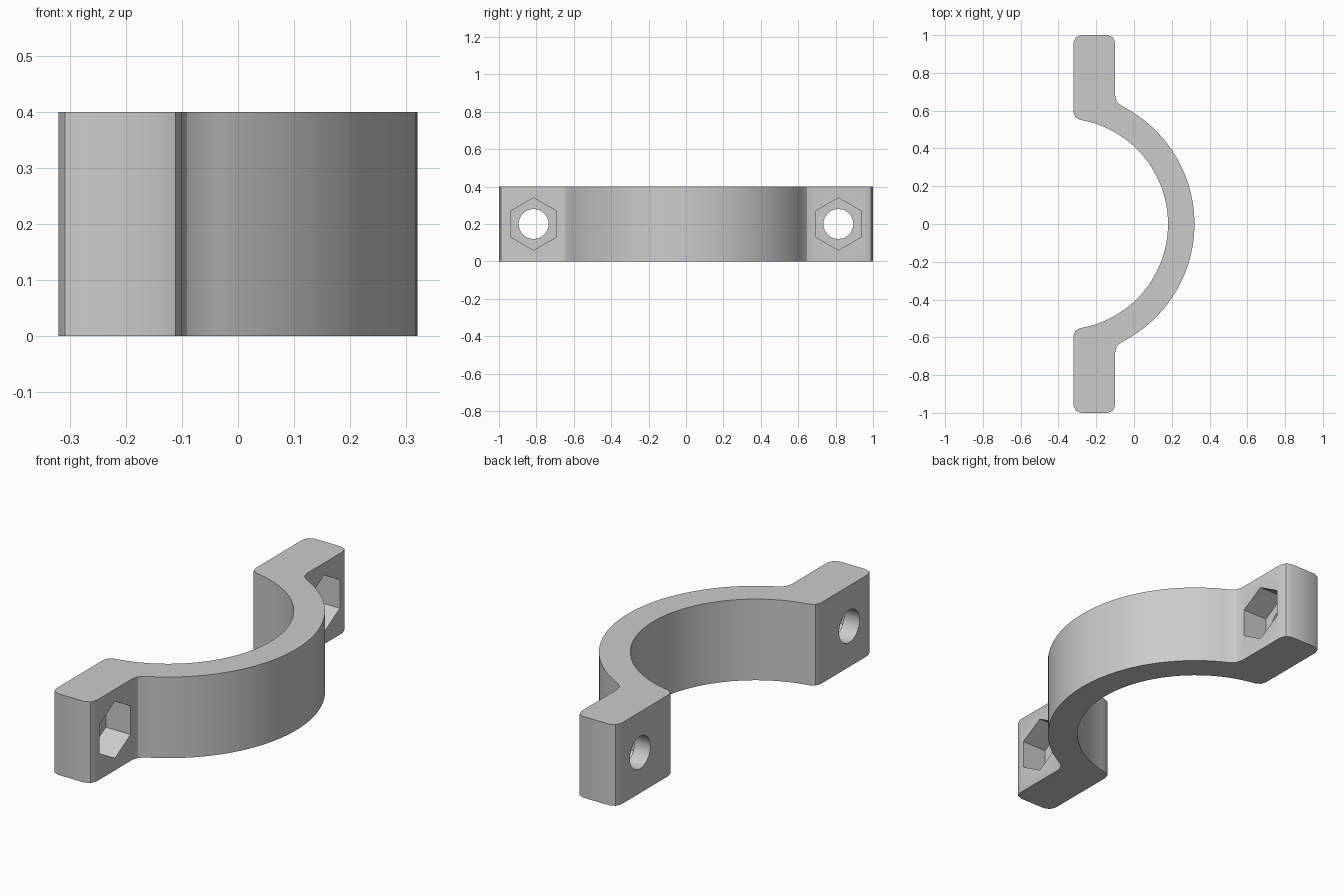
import bpy, bmesh
from math import sin, cos, pi, atan2, sqrt
from mathutils import Matrix

if "Cube" in bpy.data.objects:
    bpy.data.objects.remove(bpy.data.objects["Cube"])

HEIGHT = 0.4
CX, R_IN, R_OUT = -0.38, 0.56, 0.70      # ring centre and radii
X_BACK, X_FRONT, Y_END = -0.32, -0.10, 1.0  # lug faces
CORNER, FILLET = 0.04, 0.06
BOLT_Y, BOLT_R, NUT_R, NUT_DEPTH = 0.815, 0.08, 0.14, 0.135

grey = bpy.data.materials.new("grey plastic")
grey.use_nodes = True
colour = (0.6, 0.6, 0.6, 1)
grey.diffuse_color = colour
grey.node_tree.nodes["Principled BSDF"].inputs["Base Color"].default_value = colour


def arc(x, y, r, a0, a1, n):
    steps = [a0 + (a1 - a0) * i / n for i in range(n + 1)]
    return [(x + r * cos(a), y + r * sin(a)) for a in steps]


def make_object(name, bm):
    bmesh.ops.recalc_face_normals(bm, faces=bm.faces)
    mesh = bpy.data.meshes.new(name)
    bm.to_mesh(mesh)
    bm.free()
    mesh.materials.append(grey)
    obj = bpy.data.objects.new(name, mesh)
    bpy.context.collection.objects.link(obj)
    return obj


def cutter(name, y, radius, sides, x0, x1):
    # Prism along x, with a corner pointing up
    bm = bmesh.new()
    place = Matrix.Translation(((x0 + x1) / 2, y, HEIGHT / 2)) @ Matrix.Rotation(pi / 2, 4, 'Y')
    if sides == 6:
        place = place @ Matrix.Rotation(pi / 2, 4, 'Z') @ Matrix.Rotation(pi / 2, 4, 'Z')
    bmesh.ops.create_cone(bm, cap_ends=True, segments=sides, radius1=radius,
                          radius2=radius, depth=x1 - x0, matrix=place)
    # Turn the prism so that its highest point is a vertex
    top = max(bm.verts, key=lambda v: v.co.z)
    turn = atan2(top.co.y - y, top.co.z - HEIGHT / 2)
    bmesh.ops.rotate(bm, verts=bm.verts, cent=(0, y, HEIGHT / 2),
                     matrix=Matrix.Rotation(turn, 3, 'X'))
    obj = make_object(name, bm)
    obj.hide_render = True
    return obj


# Half outline: outer ring, fillet, rounded lug, inner ring
fx = X_FRONT + FILLET
fy = sqrt((R_OUT + FILLET) ** 2 - (fx - CX) ** 2)
fa = atan2(fy, fx - CX)
ix = X_BACK + CORNER
iy = sqrt((R_IN + CORNER) ** 2 - (ix - CX) ** 2)
ia = atan2(iy, ix - CX)
half = arc(CX, 0, R_OUT, 0, fa, 24)
half += arc(fx, fy, FILLET, fa + pi, pi, 2)[1:]
half += arc(X_FRONT - CORNER, Y_END - CORNER, CORNER, 0, pi / 2, 2)
half += arc(X_BACK + CORNER, Y_END - CORNER, CORNER, pi / 2, pi, 2)
half += arc(ix, iy, CORNER, pi, pi + ia, 2)
half += arc(CX, 0, R_IN, ia, 0, 28)[1:]
outline = half + [(x, -y) for x, y in reversed(half[1:-1])]

# Clamp body
bm = bmesh.new()
face = bm.faces.new([bm.verts.new((x, y, 0)) for x, y in outline])
lifted = bmesh.ops.extrude_face_region(bm, geom=[face])["geom"]
bmesh.ops.translate(bm, vec=(0, 0, HEIGHT),
                    verts=[v for v in lifted if isinstance(v, bmesh.types.BMVert)])
if face.is_valid and not any(f is not face and f.normal.z < -0.9 for f in bm.faces):
    face.normal_update()
clamp = make_object("half_clamp", bm)

# Bolt holes and hexagonal nut pockets in both lugs
bpy.context.view_layer.objects.active = clamp
clamp.select_set(True)
for side in (-1, 1):
    y = side * BOLT_Y
    tools = [cutter("bolt_hole_cutter", y, BOLT_R, 32, X_BACK - 0.1, X_FRONT + 0.1),
             cutter("nut_pocket_cutter", y, NUT_R, 6, X_FRONT - NUT_DEPTH, X_FRONT + 0.1)]
    for tool in tools:
        mod = clamp.modifiers.new("cut", 'BOOLEAN')
        mod.operation = 'DIFFERENCE'
        mod.solver = 'EXACT'
        mod.object = tool
        bpy.ops.object.modifier_apply(modifier=mod.name)
        bpy.data.objects.remove(tool)

bpy.ops.object.shade_smooth_by_angle(angle=pi / 6)
